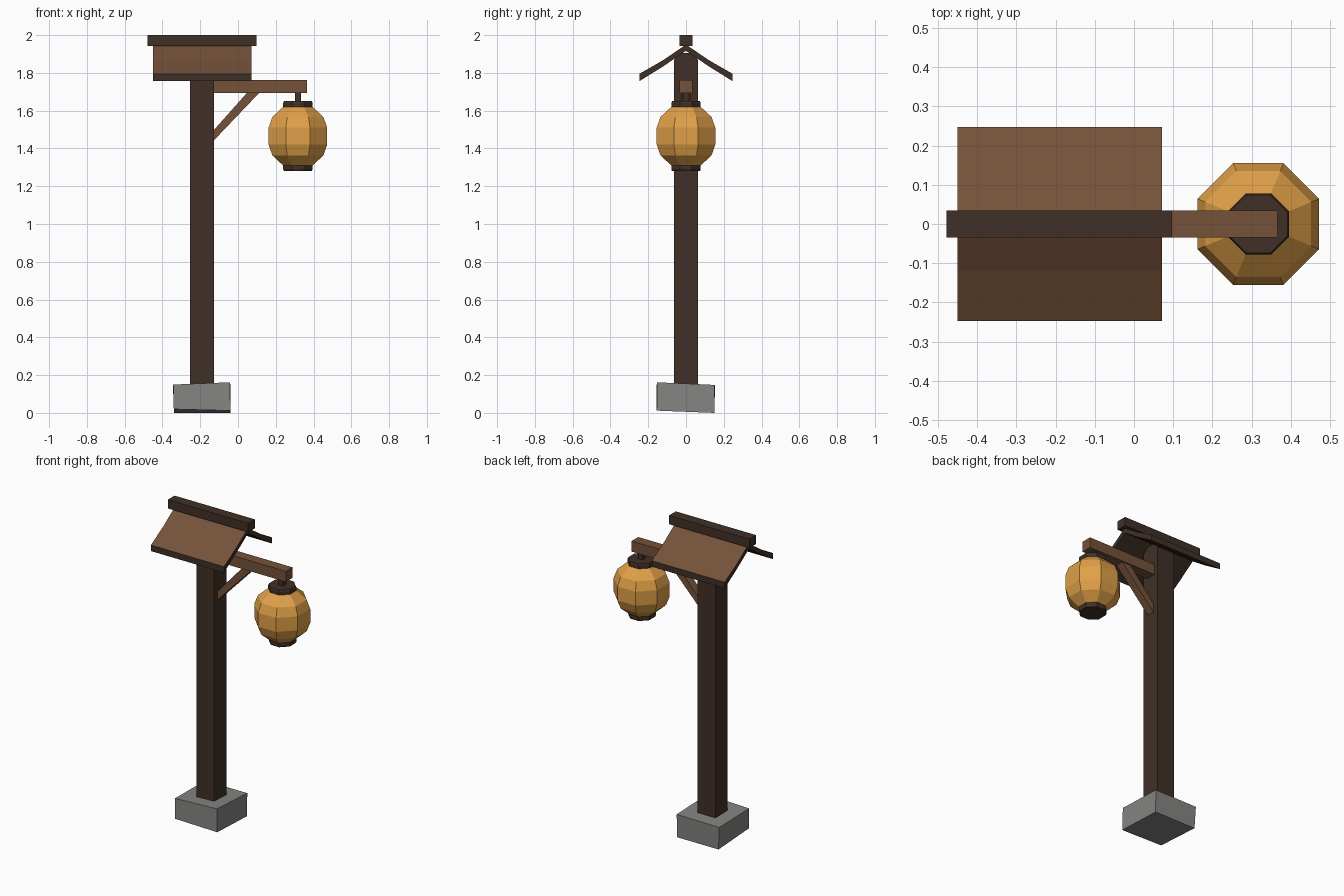
import bpy, bmesh, math

if "Cube" in bpy.data.objects:
    bpy.data.objects.remove(bpy.data.objects["Cube"])


def material(name, rgb):
    lin = [(c / 255 / 12.92) if c / 255 <= 0.04045 else ((c / 255 + 0.055) / 1.055) ** 2.4 for c in rgb]
    m = bpy.data.materials.new(name)
    m.diffuse_color = (*lin, 1)
    m.use_nodes = True
    m.node_tree.nodes["Principled BSDF"].inputs["Base Color"].default_value = m.diffuse_color
    return m


DARK = material("dark wood", (64, 48, 38))
BROWN = material("warm wood", (117, 82, 58))
STONE = material("grey stone", (132, 132, 130))
PAPER = material("amber paper", (224, 160, 72))


def make(name, verts, faces, *mats):
    me = bpy.data.meshes.new(name)
    me.from_pydata(verts, [], faces)
    bm = bmesh.new()
    bm.from_mesh(me)
    bmesh.ops.recalc_face_normals(bm, faces=bm.faces)
    bm.to_mesh(me)
    bm.free()
    for m in mats:
        me.materials.append(m)
    ob = bpy.data.objects.new(name, me)
    bpy.context.collection.objects.link(ob)
    return ob


def prism(name, profile, lo, hi, axis, *mats):
    """Extrude a 2D profile along x (profile = y,z) or y (profile = x,z)."""
    n = len(profile)
    place = (lambda p, t: (t, p[0], p[1])) if axis == 'x' else (lambda p, t: (p[0], t, p[1]))
    verts = [place(p, t) for t in (lo, hi) for p in profile]
    faces = [tuple(range(n)), tuple(range(n, 2 * n))]
    faces += [(i, (i + 1) % n, n + (i + 1) % n, n + i) for i in range(n)]
    return make(name, verts, faces, *mats)


def box(name, x0, x1, y, z0, z1, mat):
    return prism(name, [(-y, z0), (y, z0), (y, z1), (-y, z1)], x0, x1, 'x', mat)


def lathe(name, rings, cx, mat, sides=8):
    """Octagonal turned body; ring radius is measured to the flats."""
    k = 1 / math.cos(math.pi / sides)
    verts = [(cx + r * k * math.cos((i + .5) * math.tau / sides),
              r * k * math.sin((i + .5) * math.tau / sides), z)
             for r, z in rings for i in range(sides)]
    faces = [tuple(range(sides)), tuple(range(len(verts) - sides, len(verts)))]
    for j in range(len(rings) - 1):
        a, b = j * sides, (j + 1) * sides
        faces += [(a + i, a + (i + 1) % sides, b + (i + 1) % sides, b + i) for i in range(sides)]
    return make(name, verts, faces, mat)


# Rough stone foot, slightly uneven
stone = [(-.34, -.157, .02), (-.04, -.155, .012), (-.04, .15, 0), (-.338, .15, 0),
         (-.343, -.155, .15), (-.043, -.153, .162), (-.04, .152, .148), (-.345, .154, .146)]
make("stone_foot", stone, [(0, 1, 2, 3), (4, 5, 6, 7), (0, 1, 5, 4),
                           (1, 2, 6, 5), (2, 3, 7, 6), (3, 0, 4, 7)], STONE)

# Post with chamfered head
prism("post", [(-.063, .1), (.063, .1), (.063, 1.87), (.035, 1.905), (-.035, 1.905), (-.063, 1.87)],
      -.254, -.127, 'x', DARK)

# Two bent roof slopes: warm shingle on top, dark wood elsewhere
for side, label in ((-1, "front"), (1, "back")):
    prof = [(0, 1.95), (.12, 1.868), (.247, 1.795), (.247, 1.756), (.12, 1.835), (0, 1.917)]
    roof = prism(label + "_roof", [(side * y, z) for y, z in prof], -.45, .072, 'x', DARK, BROWN)
    for p in roof.data.polygons:
        p.material_index = 1 if p.normal.z > .3 else 0

# Ridge, arm and brace
box("ridge_beam", -.478, .097, .034, 1.943, 2.0, DARK)
box("arm", -.14, .366, .034, 1.694, 1.762, BROWN)
prism("brace", [(-.13, 1.44), (.115, 1.697), (.05, 1.697), (-.13, 1.495)], -.026, .026, 'y', BROWN)

# Hanging lantern
CX = .317
box("hanger", CX - .016, CX + .016, .016, 1.64, 1.697, DARK)
lathe("lantern_body", [(.078, 1.31), (.135, 1.363), (.155, 1.42), (.155, 1.51), (.135, 1.567), (.078, 1.62)], CX, PAPER)
lathe("lantern_top_cap", [(.078, 1.615), (.078, 1.64), (.074, 1.65)], CX, DARK)
lathe("lantern_bottom_cap", [(.074, 1.281), (.078, 1.29), (.078, 1.315)], CX, DARK)
